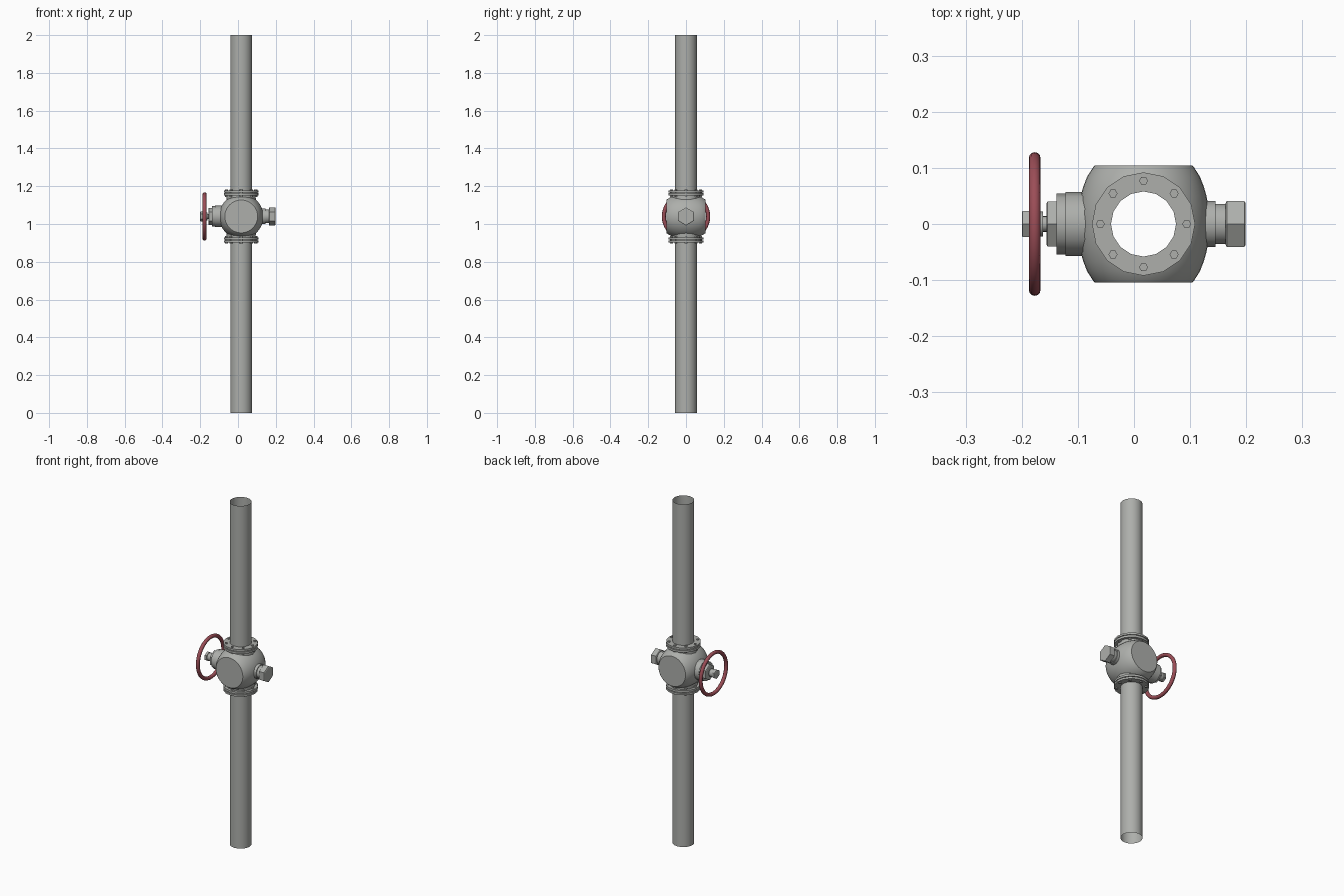
import bpy, bmesh, math
from mathutils import Vector, Matrix

if "Cube" in bpy.data.objects:
    bpy.data.objects.remove(bpy.data.objects["Cube"])

CX, CZ = 0.017, 1.04          # pipe axis x, valve centre height
PIPE_R = 0.058


def material(name, rgb):
    m = bpy.data.materials.new(name)
    m.diffuse_color = (*rgb, 1)
    m.use_nodes = True
    m.node_tree.nodes["Principled BSDF"].inputs["Base Color"].default_value = m.diffuse_color
    return m


GREY = material("steel grey", (0.42, 0.43, 0.41))
RED = material("wheel red", (0.33, 0.075, 0.095))


def lathe(name, profile, axis, origin, sides, mat=GREY, phase=0.0, closed=False, angle=35):
    """Revolve (radius, distance) points about an axis; radius 0 makes a pole."""
    u, v, w = {'X': ((0, 1, 0), (0, 0, 1), (1, 0, 0)),
               'Y': ((0, 0, 1), (1, 0, 0), (0, 1, 0)),
               'Z': ((1, 0, 0), (0, 1, 0), (0, 0, 1))}[axis]
    u, v, w, o = Vector(u), Vector(v), Vector(w), Vector(origin)
    bm = bmesh.new()
    rings = []
    for r, d in profile:
        if r == 0:
            rings.append([bm.verts.new(o + w * d)] * sides)
            continue
        ring = []
        for i in range(sides):
            a = phase + 2 * math.pi * i / sides
            ring.append(bm.verts.new(o + w * d + (u * math.cos(a) + v * math.sin(a)) * r))
        rings.append(ring)
    pairs = list(zip(rings, rings[1:]))
    if closed:
        pairs.append((rings[-1], rings[0]))
    for a, b in pairs:
        for i in range(sides):
            j = (i + 1) % sides
            bm.faces.new(list(dict.fromkeys((a[i], a[j], b[j], b[i]))))
    bmesh.ops.recalc_face_normals(bm, faces=bm.faces)
    me = bpy.data.meshes.new(name)
    bm.to_mesh(me)
    bm.free()
    me.materials.append(mat)
    ob = bpy.data.objects.new(name, me)
    bpy.context.collection.objects.link(ob)
    bpy.ops.object.select_all(action='DESELECT')
    ob.select_set(True)
    bpy.context.view_layer.objects.active = ob
    bpy.ops.object.shade_smooth_by_angle(angle=math.radians(angle))
    return ob


def solid(r, d0, d1, c=0.0):
    """Closed cylinder profile with an optional chamfer."""
    if c:
        return [(0, d0), (r - c, d0), (r, d0 + c / 2), (r, d1 - c / 2), (r - c, d1), (0, d1)]
    return [(0, d0), (r, d0), (r, d1), (0, d1)]


# Long open pipe
lathe("pipe", [(PIPE_R, 0), (PIPE_R, 2)], 'Z', (CX, 0, 0), 16)

# Valve body: stretched ball with flat round ends front and back
prof = [(0, -0.104), (0.087, -0.104), (0.09, -0.101)]
for i in range(1, 12):
    y = -0.101 + 0.202 * i / 12
    prof.append((0.118 * math.sqrt(1 - (y / 0.161) ** 2), y))
prof += [(0.09, 0.101), (0.087, 0.104), (0, 0.104)]
body = lathe("valve_body", prof, 'Y', (CX, 0, CZ), 40)

# Bore through the body
cutter = lathe("bore_cutter", solid(PIPE_R + 0.0005, -0.3, 0.3), 'Z', (CX, 0, CZ), 16)
cutter.hide_render = True
mod = body.modifiers.new("bore", 'BOOLEAN')
mod.operation, mod.object, mod.solver = 'DIFFERENCE', cutter, 'EXACT'
bpy.context.view_layer.objects.active = body
bpy.ops.object.modifier_apply(modifier=mod.name)
bpy.data.objects.remove(cutter)

# Necks, paired flange plates and bolts, mirrored above and below
for s, side in ((1, "upper"), (-1, "lower")):
    lathe(side + "_flange",
          [(0.078, s * 0.085), (0.076, s * 0.111), (0.092, s * 0.111), (0.092, s * 0.123),
           (0.082, s * 0.123), (0.082, s * 0.127), (0.092, s * 0.127), (0.092, s * 0.138),
           (PIPE_R, s * 0.138)], 'Z', (CX, 0, CZ), 16)
    for k in range(8):
        a = k * math.pi / 4
        lathe(f"{side}_bolt_{k}", solid(0.008, s * 0.104, s * 0.143), 'Z',
              (CX + 0.077 * math.cos(a), 0.077 * math.sin(a), CZ), 6)

# Right side: collar, neck and hexagonal cap nut
lathe("right_collar", solid(0.041, 0.10, 0.145), 'X', (0, 0, CZ), 24)
lathe("right_neck", solid(0.036, 0.14, 0.166), 'X', (0, 0, CZ), 24)
lathe("right_cap_nut", solid(0.0475, 0.163, 0.199, 0.005), 'X', (0, 0, CZ), 6,
      phase=math.pi / 2, angle=15)

# Left side: bonnet rings, packing nut, stem and hub nut
lathe("bonnet_base", solid(0.057, -0.122, -0.07), 'X', (0, 0, CZ), 12)
lathe("bonnet_ring", solid(0.054, -0.138, -0.12), 'X', (0, 0, CZ), 12)
lathe("packing_nut", solid(0.046, -0.156, -0.136, 0.004), 'X', (0, 0, CZ), 6,
      phase=math.pi / 2, angle=15)
lathe("stem", solid(0.014, -0.19, -0.15), 'X', (0, 0, CZ), 16)
lathe("wheel_hub", solid(0.022, -0.187, -0.162), 'X', (0, 0, CZ), 16)
lathe("hub_nut", solid(0.027, -0.2, -0.185, 0.003), 'X', (0, 0, CZ), 6,
      phase=math.pi / 2, angle=15)

# Red handwheel rim
rim = [(0.1175 + 0.0105 * math.cos(t), -0.177 + 0.0105 * math.sin(t))
       for t in (2 * math.pi * i / 12 for i in range(12))]
lathe("handwheel_rim", rim, 'X', (0, 0, CZ), 40, RED, closed=True, angle=60)
